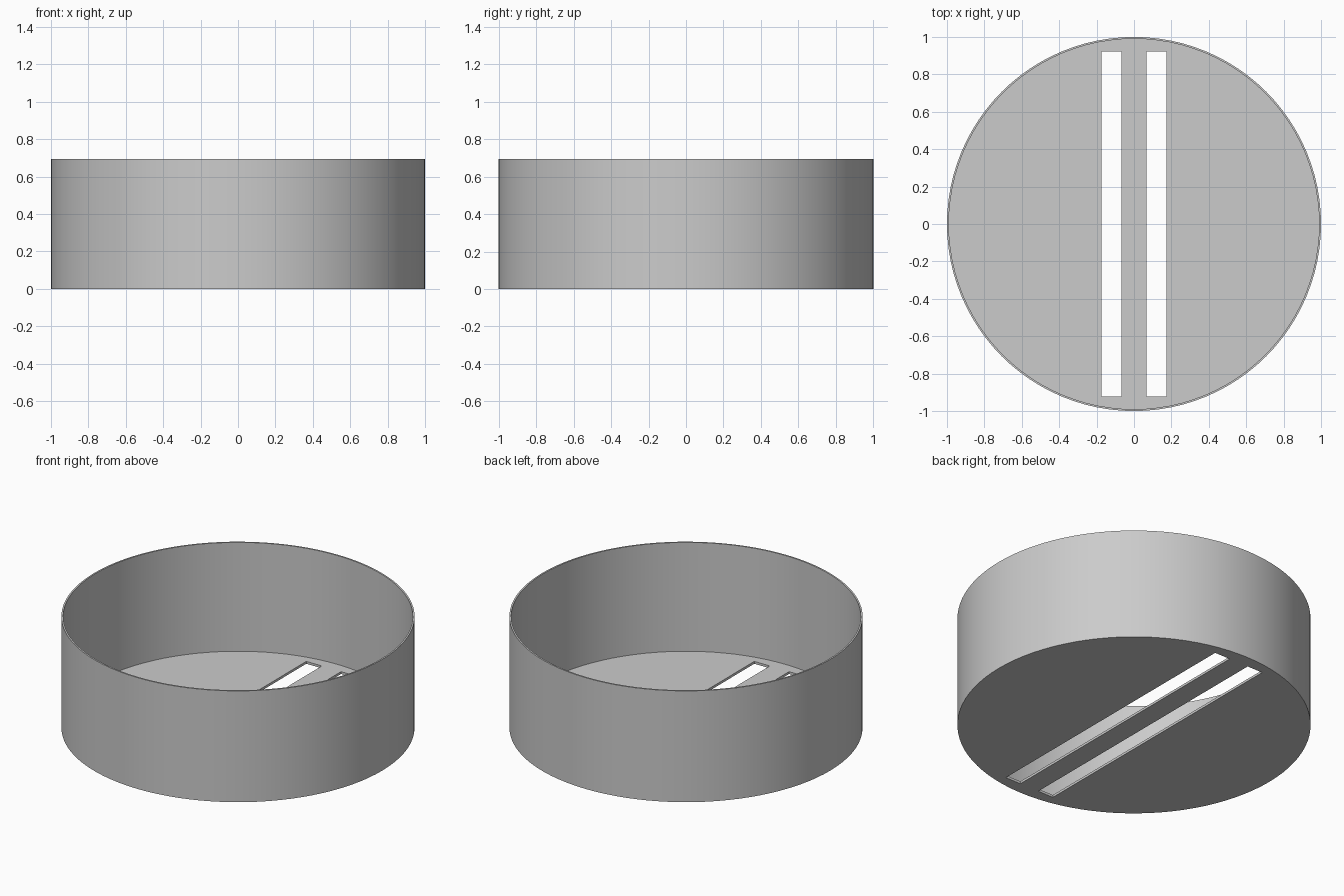
import bpy
import math

if "Cube" in bpy.data.objects:
    bpy.data.objects.remove(bpy.data.objects["Cube"], do_unlink=True)

HEIGHT, WALL, FLOOR, SIDES = 0.695, 0.01, 0.015, 96

grey = bpy.data.materials.new("plain grey")
grey.use_nodes = True
colour = (0.6, 0.6, 0.6, 1)
grey.diffuse_color = colour
grey.node_tree.nodes["Principled BSDF"].inputs["Base Color"].default_value = colour


def cylinder(name, radius, bottom, top):
    bpy.ops.mesh.primitive_cylinder_add(vertices=SIDES, radius=radius, depth=top - bottom,
                                        location=(0, 0, (bottom + top) / 2))
    obj = bpy.context.object
    obj.name = name
    obj.data.materials.append(grey)
    return obj


def cut(target, cutter):
    mod = target.modifiers.new(cutter.name, "BOOLEAN")
    mod.operation = "DIFFERENCE"
    mod.solver = "EXACT"
    mod.object = cutter
    bpy.context.view_layer.objects.active = target
    bpy.ops.object.modifier_apply(modifier=mod.name)
    bpy.data.objects.remove(cutter, do_unlink=True)


# Round open tray: thin wall and floor
tray = cylinder("round_tray", 1, 0, HEIGHT)
cut(tray, cylinder("cavity_cutter", 1 - WALL, FLOOR, HEIGHT + 0.2))

# Two long slots through the floor
for side in (-1, 1):
    bpy.ops.mesh.primitive_cube_add(size=1, location=(side * 0.12, 0, 0))
    slot = bpy.context.object
    slot.name = "slot_cutter"
    slot.scale = (0.107, 1.844, 0.2)
    slot.data.materials.append(grey)
    bpy.context.view_layer.update()
    cut(tray, slot)

# Smooth wall with crisp rims
bpy.ops.object.select_all(action="DESELECT")
tray.select_set(True)
bpy.context.view_layer.objects.active = tray
bpy.ops.object.shade_smooth_by_angle(angle=math.radians(30))
